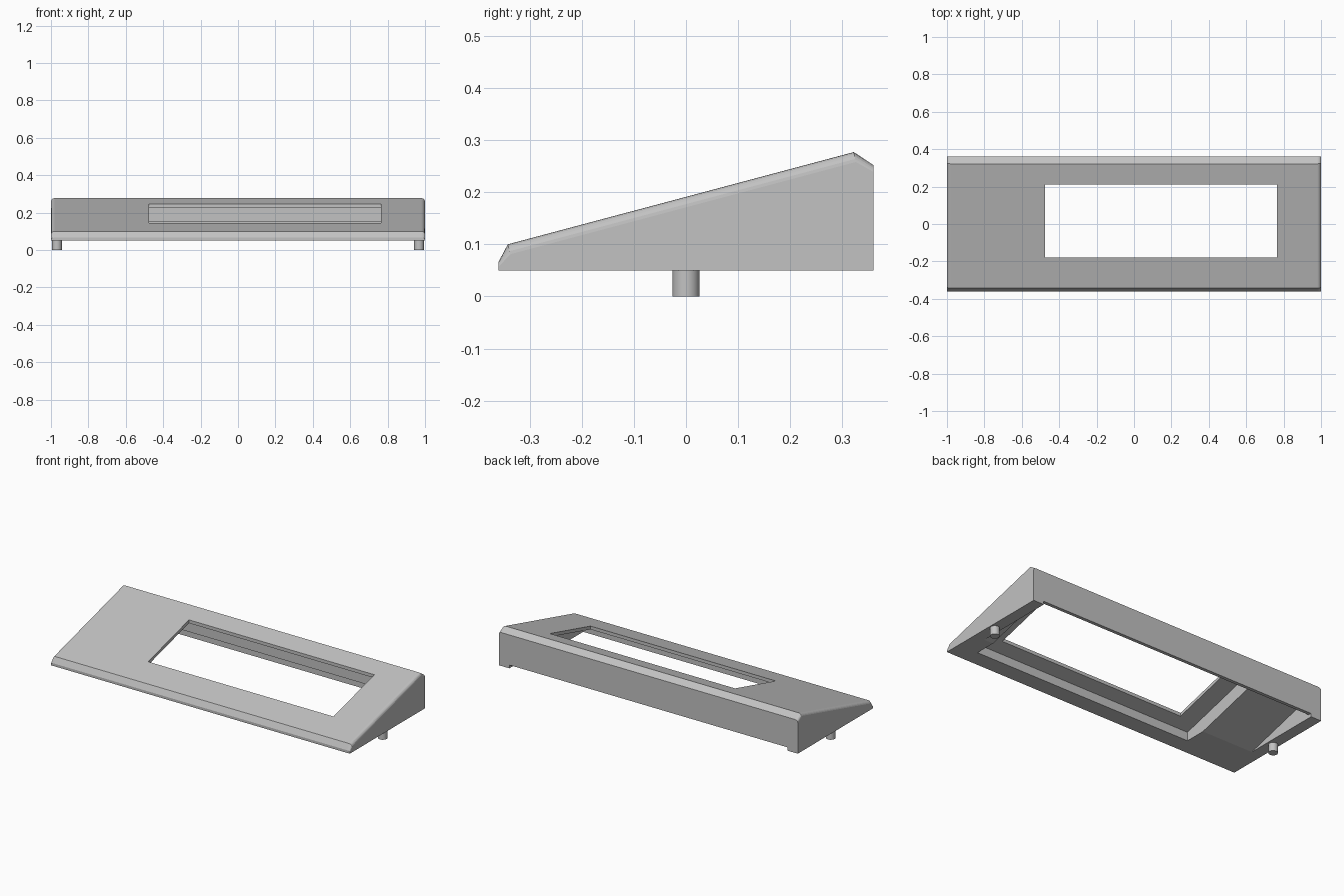
import bpy, bmesh, math

cube = bpy.data.objects.get("Cube")
if cube:
    bpy.data.objects.remove(cube, do_unlink=True)

grey = bpy.data.materials.new("light_grey")
grey.use_nodes = True
COLOUR = (0.54, 0.54, 0.54, 1)
grey.diffuse_color = COLOUR
grey.node_tree.nodes["Principled BSDF"].inputs["Base Color"].default_value = COLOUR


def slope(y, depth=0.0):
    """Height of the sloping top at y, less a vertical depth."""
    return 0.1 + (y + 0.342) * 0.2666 - depth


def loft(name, sections):
    """Solid from matching (x, [(y, z), ...]) cross-sections."""
    bm = bmesh.new()
    rings = [[bm.verts.new((x, y, z)) for y, z in pts] for x, pts in sections]
    for a, b in zip(rings, rings[1:]):
        for i in range(len(a)):
            j = (i + 1) % len(a)
            bm.faces.new((a[i], a[j], b[j], b[i]))
    bm.faces.new(rings[0])
    bm.faces.new(rings[-1])
    bmesh.ops.recalc_face_normals(bm, faces=bm.faces)
    mesh = bpy.data.meshes.new(name)
    bm.to_mesh(mesh)
    bm.free()
    mesh.materials.append(grey)
    obj = bpy.data.objects.new(name, mesh)
    bpy.context.collection.objects.link(obj)
    return obj


def cut(body, name, x0, x1, profile):
    """Subtract a prism running from x0 to x1."""
    cutter = loft(name, [(x0, profile), (x1, profile)])
    cutter.hide_render = True
    mod = body.modifiers.new(name, 'BOOLEAN')
    mod.operation = 'DIFFERENCE'
    mod.solver = 'EXACT'
    mod.object = cutter
    bpy.context.view_layer.objects.active = body
    bpy.ops.object.modifier_apply(modifier=name)
    bpy.data.objects.remove(cutter, do_unlink=True)


def wedge(drop):
    """Outer side profile, with its upper edges lowered by drop."""
    return [(-0.36, 0.05), (-0.36, 0.066 - drop * 0.5),
            (-0.342 + drop * 0.25, 0.1 - drop), (0.322 + drop * 0.2, 0.277 - drop),
            (0.36, 0.252 - drop * 0.7), (0.36, 0.05)]


# Wedge body with rounded upper side edges
R = 0.019
STEPS = 5
arc = [(1 - R + R * math.sin(a), R * (1 - math.cos(a)))
       for a in (math.pi / 2 * i / STEPS for i in range(STEPS + 1))]
sections = [(-x, wedge(d)) for x, d in reversed(arc)] + [(x, wedge(d)) for x, d in arc]
housing = loft("housing", sections)

# Hollow underside, recess around the window, window and rear notch
LOW = -0.1
cut(housing, "cavity", -0.93, 0.93,
    [(-0.3, LOW), (-0.3, slope(-0.3, 0.106)), (0.34, slope(0.34, 0.106)), (0.34, LOW)])
cut(housing, "display_recess", -0.59, 0.87,
    [(-0.26, LOW), (-0.26, slope(-0.26, 0.02)), (0.25, slope(0.25, 0.02)), (0.25, LOW)])
cut(housing, "window", -0.475, 0.765,
    [(-0.18, LOW), (-0.18, 0.5), (0.21, 0.5), (0.21, LOW)])
cut(housing, "rear_notch", -0.93, 0.93,
    [(0.3, LOW), (0.3, 0.07), (0.4, 0.07), (0.4, LOW)])

# Round pegs under the side walls
for side, x in (("left", 0.968), ("right", -0.968)):
    bpy.ops.mesh.primitive_cylinder_add(vertices=32, radius=0.026, depth=0.055,
                                        location=(x, 0, 0.0275))
    peg = bpy.context.object
    peg.name = side + "_peg"
    peg.data.materials.append(grey)
    bpy.ops.object.shade_smooth_by_angle()
